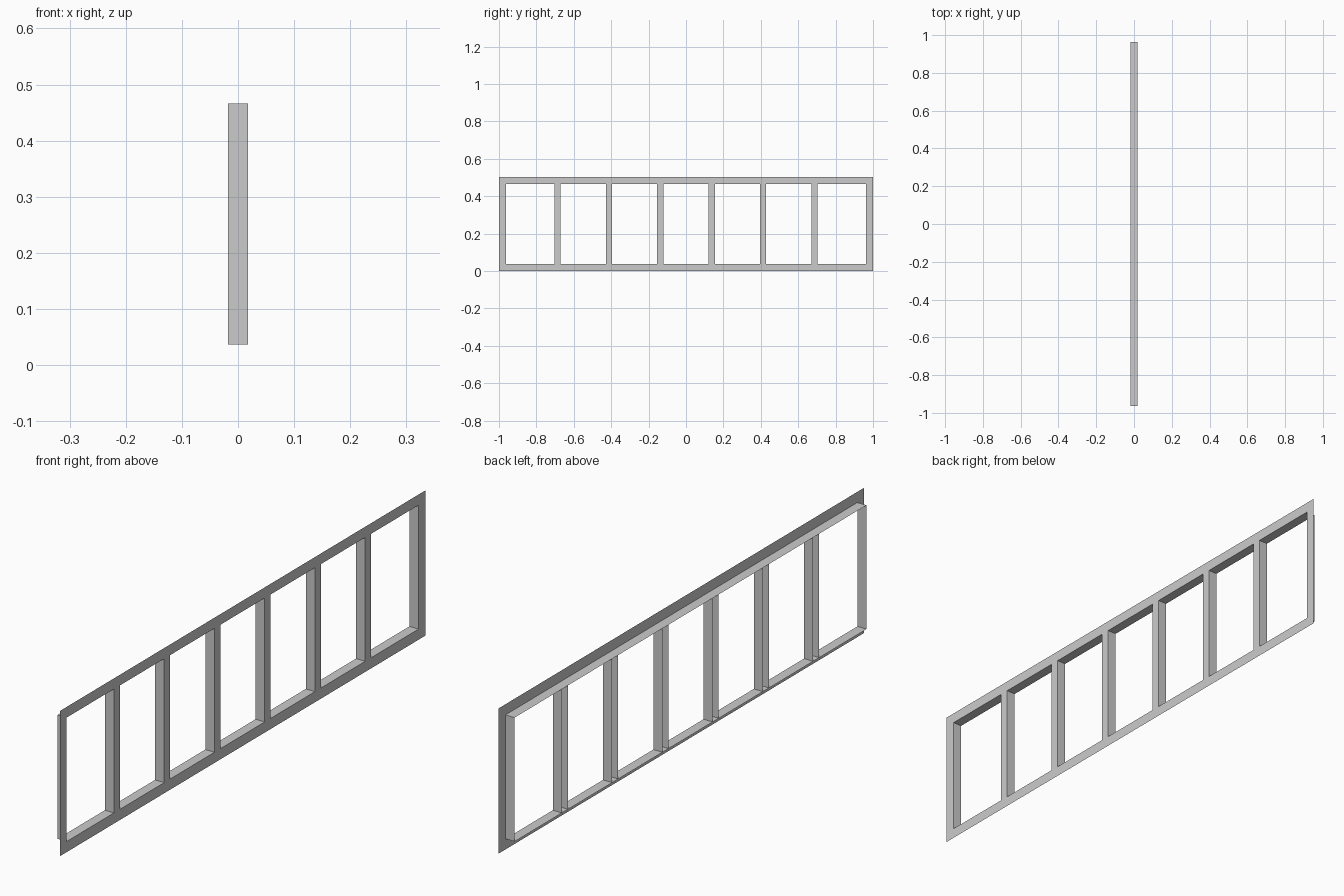
import bpy
import bmesh
from mathutils import Vector

cube = bpy.data.objects.get("Cube")
if cube:
    bpy.data.objects.remove(cube, do_unlink=True)

HALF_LEN, HEIGHT, RIM = 1.0, 0.503, 0.037
FRONT, BACK = 0.0175, -0.0175
BAR_WIDTH, BAR_SPACING, BAR_COUNT = 0.033, 0.275, 6

grey = bpy.data.materials.new("light grey")
grey.use_nodes = True
grey.diffuse_color = (0.6, 0.6, 0.6, 1)
grey.node_tree.nodes["Principled BSDF"].inputs["Base Color"].default_value = (0.6, 0.6, 0.6, 1)


def rectangle(x, inset):
    """Corners of the panel outline, moved inwards by inset."""
    y, low, high = HALF_LEN - inset, inset, HEIGHT - inset
    return [Vector((x, *c)) for c in ((-y, low), (y, low), (y, high), (-y, high))]


def strip(name, first, second, closed):
    """Sheet of quads joining two matching rows of points."""
    bm = bmesh.new()
    a = [bm.verts.new(p) for p in first]
    b = [bm.verts.new(p) for p in second]
    for i in range(len(a) if closed else len(a) - 1):
        j = (i + 1) % len(a)
        bm.faces.new((a[i], a[j], b[j], b[i]))
    mesh = bpy.data.meshes.new(name)
    bm.to_mesh(mesh)
    bm.free()
    mesh.materials.append(grey)
    obj = bpy.data.objects.new(name, mesh)
    bpy.context.collection.objects.link(obj)
    return obj


# Flat rim around the opening, and the lip that runs back from its inner edge
strip("frame_face", rectangle(FRONT, 0), rectangle(FRONT, RIM), True)
strip("frame_lip", rectangle(FRONT, RIM), rectangle(BACK, RIM), True)

# Upright dividers: channels that are open at the back
for n in range(BAR_COUNT):
    y = (n - (BAR_COUNT - 1) / 2) * BAR_SPACING
    left, right = y - BAR_WIDTH / 2, y + BAR_WIDTH / 2
    section = [(BACK, left), (FRONT, left), (FRONT, right), (BACK, right)]
    bottom = [Vector((*p, RIM)) for p in section]
    top = [Vector((*p, HEIGHT - RIM)) for p in section]
    strip(f"divider_{n + 1}", bottom, top, False)
